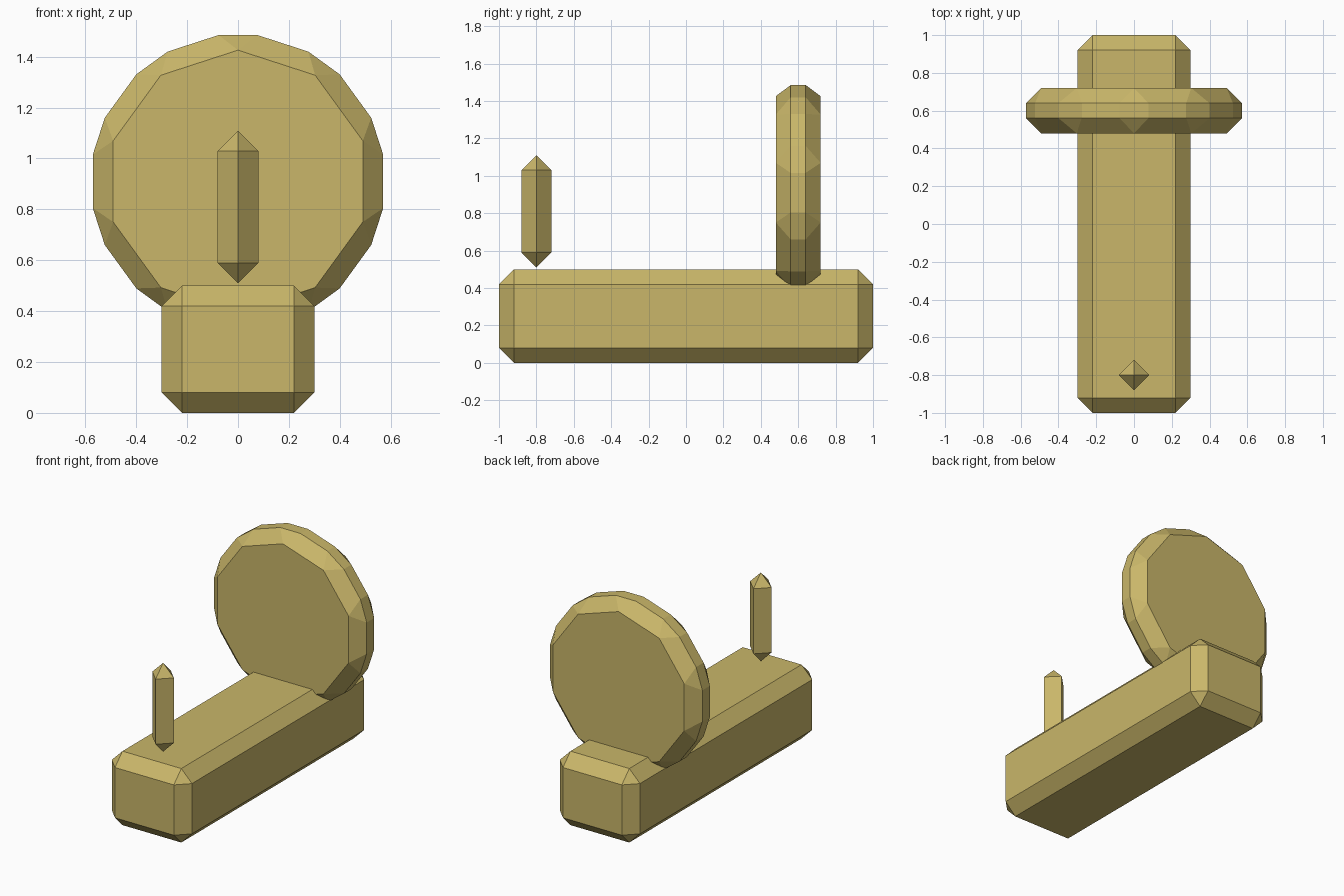
import bpy, bmesh, math
from mathutils import Matrix

if "Cube" in bpy.data.objects:
    bpy.data.objects.remove(bpy.data.objects["Cube"])

CHAMFER = 0.08

ochre = bpy.data.materials.new("ochre")
ochre.diffuse_color = (0.587, 0.47, 0.142, 1)
ochre.use_nodes = True
ochre.node_tree.nodes["Principled BSDF"].inputs["Base Color"].default_value = ochre.diffuse_color


def finish(name, bm, location):
    bmesh.ops.recalc_face_normals(bm, faces=bm.faces[:])
    mesh = bpy.data.meshes.new(name)
    bm.to_mesh(mesh)
    bm.free()
    mesh.materials.append(ochre)
    obj = bpy.data.objects.new(name, mesh)
    obj.location = location
    bpy.context.collection.objects.link(obj)
    return obj


def prism(sides, radius, depth):
    bm = bmesh.new()
    bmesh.ops.create_cone(bm, cap_ends=True, segments=sides,
                          radius1=radius, radius2=radius, depth=depth)
    return bm


def chamfer(bm):
    bmesh.ops.bevel(bm, geom=bm.edges[:], offset=CHAMFER, offset_type='OFFSET',
                    segments=1, profile=0.5, affect='EDGES')


# long chamfered base block
bm = bmesh.new()
bmesh.ops.create_cube(bm, size=1, matrix=Matrix.Diagonal((0.6, 2.0, 0.5, 1)))
chamfer(bm)
finish("base_block", bm, (0, 0, 0.25))

# upright ten-sided disc, sunk into the base, with a corner pointing up
bm = prism(10, 0.6, 0.24)
bmesh.ops.rotate(bm, verts=bm.verts[:], matrix=Matrix.Rotation(math.pi / 2, 3, 'X'))
chamfer(bm)
finish("upright_disc", bm, (0, 0.6, 0.91))

# slim four-sided pin, pointed at both ends, hovering over the front
bm = prism(4, 0.08, 0.44)
caps = [f for f in bm.faces if abs(f.normal.z) > 0.9]
tips = bmesh.ops.poke(bm, faces=caps)["verts"]
for v in tips:
    v.co.z += math.copysign(CHAMFER, v.co.z)
finish("front_pin", bm, (0, -0.8, 0.81))
